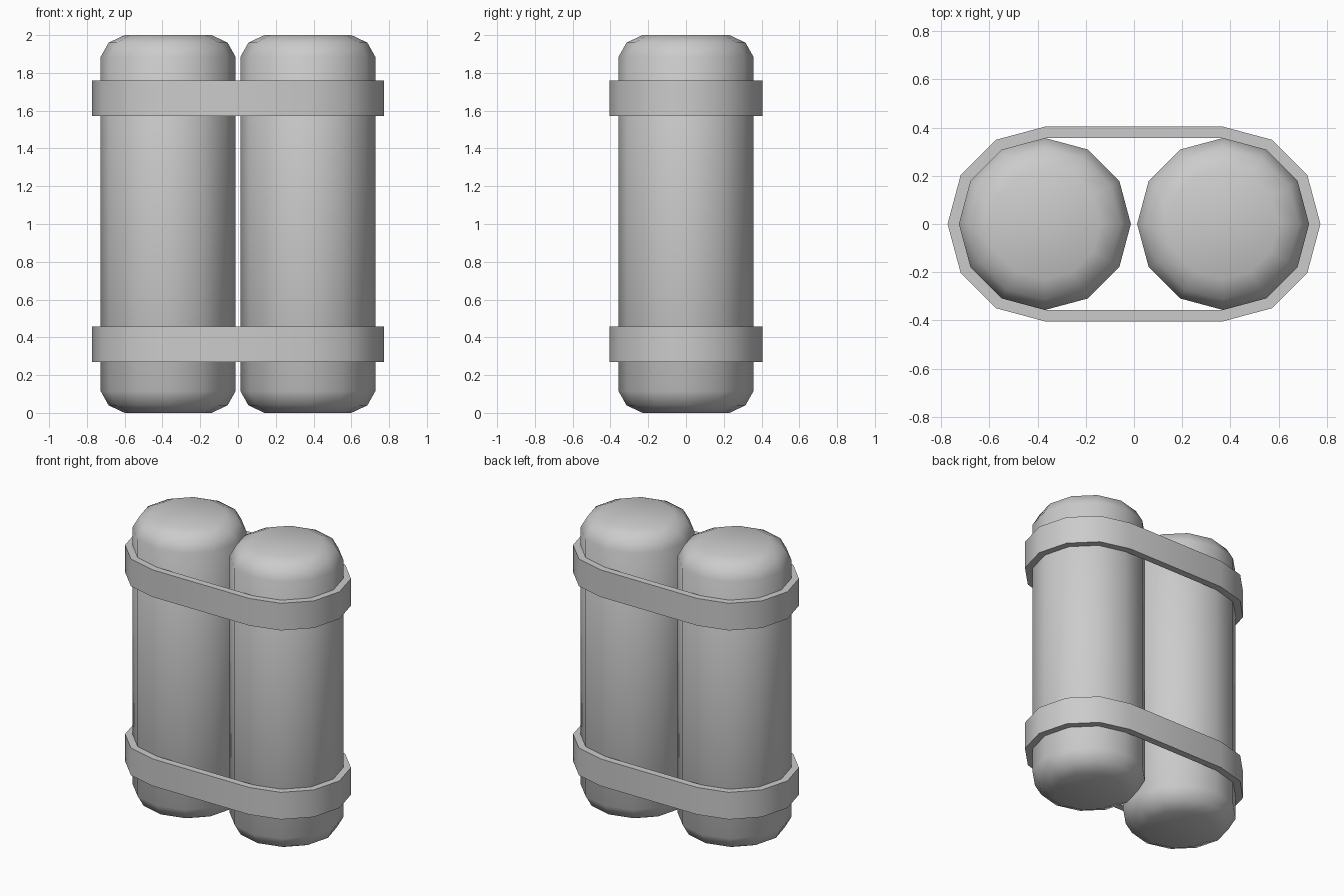
import bpy, bmesh
from math import sin, cos, pi, radians

cube = bpy.data.objects.get("Cube")
if cube:
    bpy.data.objects.remove(cube, do_unlink=True)

SIDES = 12
OFFSET = 0.37
RADIUS = 0.357
STRAP = 0.047

grey = bpy.data.materials.new("light grey metal")
grey.use_nodes = True
colour = (0.6, 0.6, 0.6, 1)
grey.diffuse_color = colour
grey.node_tree.nodes["Principled BSDF"].inputs["Base Color"].default_value = colour


def finish(bm, name, angle):
    bmesh.ops.recalc_face_normals(bm, faces=bm.faces)
    mesh = bpy.data.meshes.new(name)
    bm.to_mesh(mesh)
    bm.free()
    mesh.materials.append(grey)
    obj = bpy.data.objects.new(name, mesh)
    bpy.context.collection.objects.link(obj)
    bpy.ops.object.select_all(action='DESELECT')
    obj.select_set(True)
    bpy.context.view_layer.objects.active = obj
    bpy.ops.object.shade_smooth_by_angle(angle=radians(angle))


def bridge(bm, a, b):
    for i in range(len(a)):
        j = (i + 1) % len(a)
        bm.faces.new((a[i], a[j], b[j], b[i]))


def tank(name, x):
    # Rounded shoulder profile, mirrored for the bottom end
    shoulder = [(0.23, 0.0), (0.315, 0.04), (RADIUS, 0.115)]
    profile = shoulder + [(r, 2 - z) for r, z in reversed(shoulder)]
    bm = bmesh.new()
    rings = [[bm.verts.new((x + r * cos(2 * pi * i / SIDES),
                            r * sin(2 * pi * i / SIDES), z))
              for i in range(SIDES)] for r, z in profile]
    for a, b in zip(rings, rings[1:]):
        bridge(bm, a, b)
    bm.faces.new(rings[0])
    bm.faces.new(rings[-1])
    finish(bm, name, 60)


def stadium(bm, radius, z):
    # Two half circles joined by straight runs
    half = SIDES // 2
    return [bm.verts.new((side * (OFFSET + radius * sin(pi * i / half)),
                          -side * radius * cos(pi * i / half), z))
            for side in (1, -1) for i in range(half + 1)]


def strap(name, low, high):
    bm = bmesh.new()
    loops = [stadium(bm, r, z) for r, z in
             ((RADIUS, low), (RADIUS + STRAP, low),
              (RADIUS + STRAP, high), (RADIUS, high))]
    for k in range(4):
        bridge(bm, loops[k], loops[(k + 1) % 4])
    finish(bm, name, 40)


# Twin tanks
tank("left_tank", OFFSET)
tank("right_tank", -OFFSET)

# Straps around both tanks
strap("lower_strap", 0.27, 0.457)
strap("upper_strap", 1.573, 1.76)
